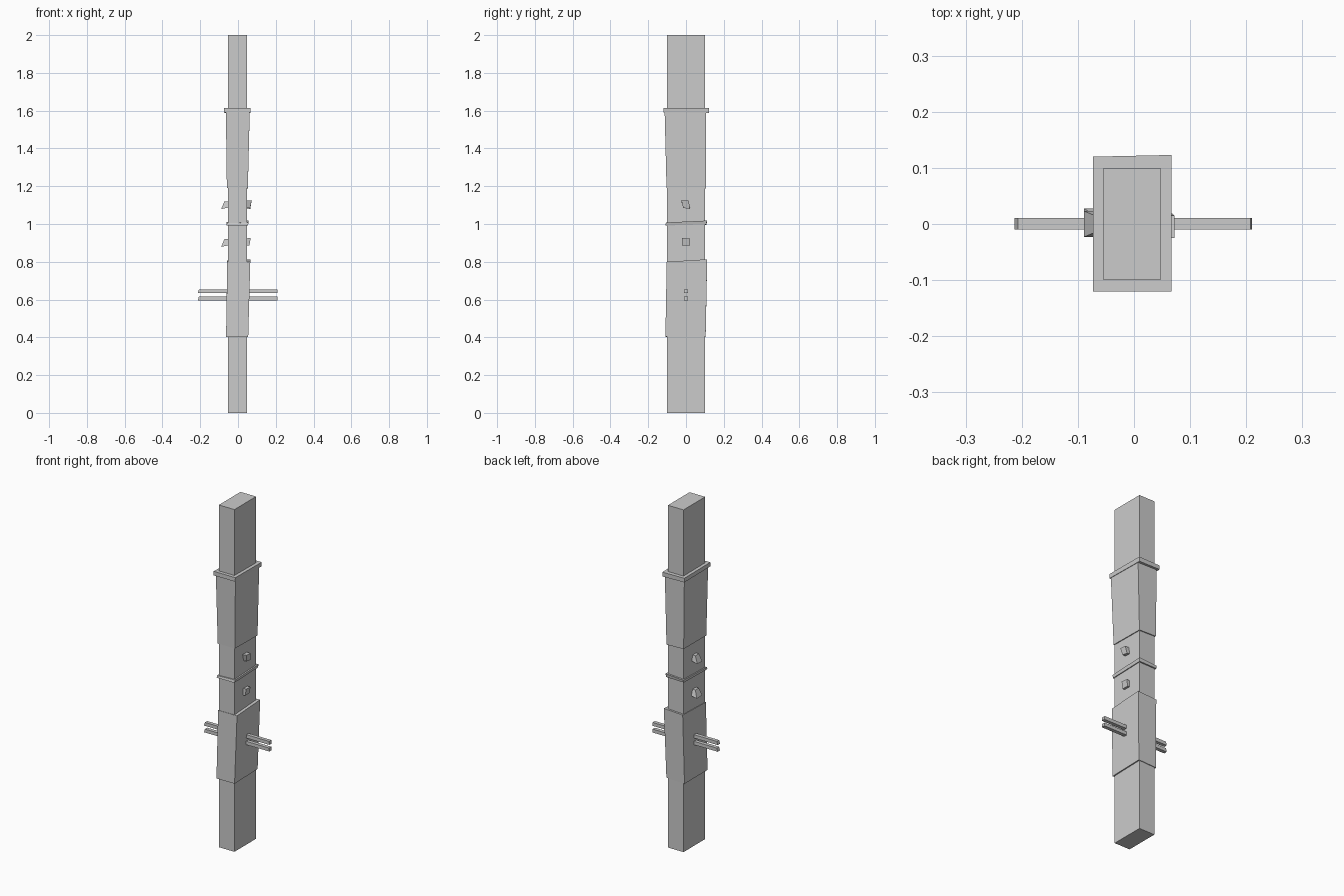
import bpy

ORDER = [(0, 3, 2, 1), (4, 5, 6, 7), (0, 1, 5, 4), (1, 2, 6, 5), (2, 3, 7, 6), (3, 0, 4, 7)]


def hull(name, bottom, top):
    """Eight-cornered block; each ring runs front-left, front-right, back-right, back-left."""
    me = bpy.data.meshes.new(name)
    me.from_pydata(bottom + top, [], ORDER)
    me.update()
    ob = bpy.data.objects.new(name, me)
    bpy.context.collection.objects.link(ob)
    return ob


def ring(x0, x1, y0, y1, z, dz=(0, 0, 0, 0)):
    xy = [(x0, y0), (x1, y0), (x1, y1), (x0, y1)]
    return [(x, y, z + d) for (x, y), d in zip(xy, dz)]


# plank post
hull("post", ring(-0.054, 0.047, -0.1, 0.1, 0), ring(-0.054, 0.047, -0.1, 0.1, 2))

# upper sleeve, flaring towards the collar
hull("upper_sleeve",
     ring(-0.059, 0.052, -0.103, 0.106, 1.19, (0, 0, -0.003, 0)),
     ring(-0.064, 0.062, -0.113, 0.107, 1.592))

# collar on the upper sleeve
bot = ring(-0.073, 0.065, -0.12, 0.12, 1.591, (0, 0, -0.004, -0.002))
top = ring(-0.073, 0.067, -0.12, 0.12, 1.615, (0, 0, -0.002, -0.002))
bot[2], top[2] = (0.065, 0.122, 1.587), (0.067, 0.123, 1.613)
hull("upper_collar", bot, top)

# thin uneven band in the middle
hull("middle_band",
     ring(-0.062, 0.052, -0.109, 0.108, 0.992, (0, 0, 0.006, 0.004)),
     ring(-0.061, 0.056, -0.106, 0.111, 1.004, (0, 0.004, 0.014, 0.006)))

# lower sleeve
hull("lower_sleeve",
     ring(-0.063, 0.054, -0.109, 0.104, 0.403, (0, 0, 0.005, 0)),
     ring(-0.057, 0.065, -0.102, 0.112, 0.80, (0, 0, 0.013, 0.006)))

# paired cross pegs with slanted ends
for i, z in enumerate((0.595, 0.634)):
    hull(f"cross_peg_{i}",
         ring(-0.213, 0.210, -0.01, 0.011, z),
         ring(-0.207, 0.208, -0.01, 0.011, z + 0.02))

# irregular studs on both wide faces
for i, (z, skew) in enumerate(((0.885, 0.0), (1.085, 0.005))):
    hull(f"left_stud_{i}",
         ring(-0.089, -0.05, -0.023, 0.028 - skew, z - 0.006, (0, 0.008, 0.008, 0)),
         ring(-0.072, -0.05, -0.016, 0.016, z + 0.035))
    hull(f"right_stud_{i}",
         ring(0.03, 0.060 + skew, -0.02 + skew, 0.021, z, (0, 0, -skew, 0)),
         ring(0.03, 0.067 + skew, -0.02 - skew, 0.02 - skew, z + 0.038, (0, 0.003, 0, 0)))
